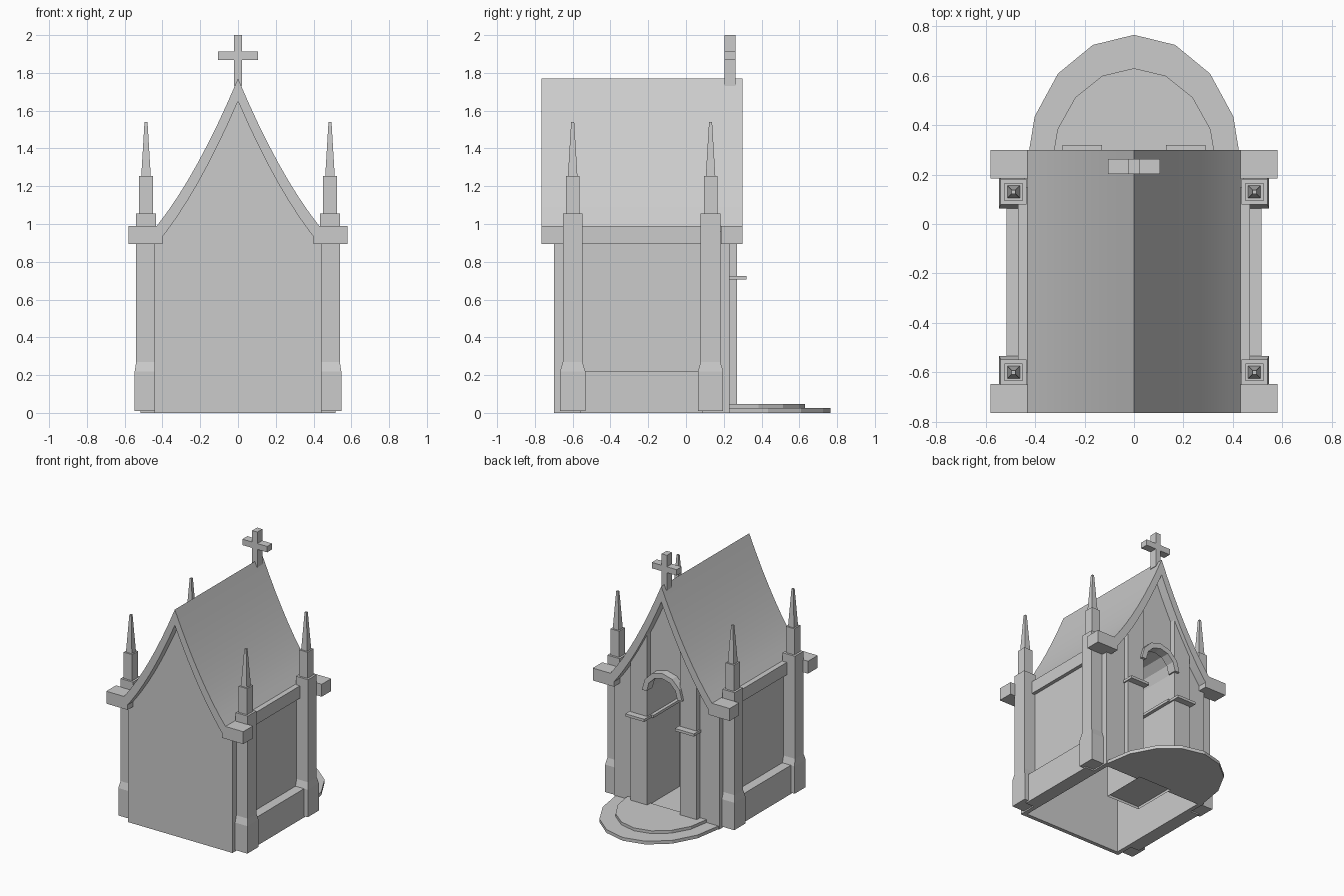
import bpy, math
from math import sin, cos, pi

if "Cube" in bpy.data.objects:
    bpy.data.objects.remove(bpy.data.objects["Cube"])


def make(name, verts, faces, smooth=False):
    me = bpy.data.meshes.new(name)
    me.from_pydata(verts, [], faces)
    me.update()
    ob = bpy.data.objects.new(name, me)
    bpy.context.collection.objects.link(ob)
    bpy.context.view_layer.objects.active = ob
    bpy.ops.object.select_all(action='DESELECT')
    ob.select_set(True)
    bpy.ops.object.mode_set(mode='EDIT')
    bpy.ops.mesh.select_all(action='SELECT')
    bpy.ops.mesh.normals_make_consistent(inside=False)
    bpy.ops.object.mode_set(mode='OBJECT')
    if smooth:
        bpy.ops.object.shade_smooth_by_angle(angle=math.radians(25))
    return ob


def stack(name, rings, caps=True, smooth=False):
    """Skin a list of equal-length vertex rings."""
    n = len(rings[0])
    verts = [v for r in rings for v in r]
    faces = [(k*n + i, k*n + (i+1) % n, (k+1)*n + (i+1) % n, (k+1)*n + i)
             for k in range(len(rings)-1) for i in range(n)]
    if caps:
        faces += [tuple(range(n)), tuple(range(len(verts)-n, len(verts)))]
    return make(name, verts, faces, smooth)


def prism_y(name, pts, y0, y1, smooth=False):
    return stack(name, [[(x, y, z) for x, z in pts] for y in (y0, y1)], smooth=smooth)


def box(name, x0, x1, y0, y1, z0, z1):
    return prism_y(name, [(x0, z0), (x1, z0), (x1, z1), (x0, z1)], y0, y1)


def slope(t, apex, eave):
    """Slightly concave roof line, t from 0 at ridge to 1 at eave."""
    return (0.43*t, apex + (eave - apex)*t - 0.24*t*(1 - t))


N = 8
outer = [slope(i/N, 1.77, 0.99) for i in range(N+1)]
inner = [slope(i/N, 1.65, 0.895) for i in range(N+1)]


def mirror(pts):
    """Full left-to-right line from a right-hand half starting at x = 0."""
    return [(-x, z) for x, z in reversed(pts[1:])] + pts


# Roof shell
prism_y("roof", mirror(outer) + mirror(inner)[::-1], -0.765, 0.30, True)

# Arch outline for the doorway
W, ZC = 0.14, 0.93
arch = [(-W*cos(pi*i/6), ZC + W*sin(pi*i/6)) for i in range(7)]
door = [(-W, 0.0)] + arch + [(W, 0.0)]

# Gable walls, the back one cut by the doorway
gable = mirror([(x*1.03, z + 0.02) for x, z in inner])
prism_y("front_wall", [(-0.443, 0)] + gable + [(0.443, 0)], -0.70, -0.67)
prism_y("entrance_wall", [(-0.443, 0)] + gable + [(0.443, 0)] + door[::-1], 0.20, 0.23)

# Deep arched niche behind the doorway
m = len(door)
verts = [(x, y, z) for y in (0.23, -0.12) for x, z in door]
faces = [(i, i+1, m+i+1, m+i) for i in range(m-1)] + [tuple(range(m, 2*m))]
make("door_niche", verts, faces)
box("niche_floor", -W, W, -0.12, 0.25, 0.02, 0.04)

# Hood moulding over the arch
hood = [(r*cos(a), ZC + r*sin(a)) for r, angs in
        ((0.17, range(7)), (0.13, range(6, -1, -1))) for a in [pi*k/6 for k in angs]]
prism_y("arch_hood", hood, 0.22, 0.29)

for s, side in ((-1, "left"), (1, "right")):
    def sbox(name, a, b, *rest):
        box(f"{name}_{side}", min(s*a, s*b), max(s*a, s*b), *rest)

    # Side wall, plinth and cornice
    sbox("side_wall", 0.41, 0.443, -0.70, 0.23, 0, 0.96)
    sbox("plinth", 0.44, 0.515, -0.56, 0.09, 0, 0.22)
    sbox("cornice", 0.41, 0.47, -0.60, 0.15, 0.895, 0.99)

    # Pilaster with a slanted top following the gable, and impost ledge
    prism_y(f"pilaster_{side}", [(s*0.14, 0), (s*0.28, 0), (s*0.28, 1.13), (s*0.14, 1.38)],
            0.21, 0.27)
    sbox("ledge", 0.13, 0.29, 0.22, 0.32, 0.705, 0.725)
    sbox("niche_ledge", 0.115, 0.145, -0.10, 0.23, 0.705, 0.725)

    # Eave ends at both gables
    sbox("eave_front", 0.40, 0.58, -0.765, -0.648, 0.895, 0.99)
    sbox("eave_back", 0.40, 0.58, 0.185, 0.30, 0.895, 0.99)

    # Corner buttresses with pinnacles
    for cy, end in ((-0.60, "front"), (0.13, "back")):
        levels = [(0.06, 0.067, 0.01), (0.06, 0.067, 0.22), (0.052, 0.052, 0.27),
                  (0.052, 0.052, 1.055), (0.036, 0.036, 1.055), (0.036, 0.036, 1.255),
                  (0.025, 0.025, 1.255), (0.008, 0.008, 1.54)]
        rings = [[(s*0.487 + i*hx, cy + j*hy, z) for i, j in
                  ((-1, -1), (1, -1), (1, 1), (-1, 1))] for hx, hy, z in levels]
        stack(f"buttress_{end}_{side}", rings)

# Half-round entrance steps
for name, rx, ry, z0, z1 in (("lower_step", 0.435, 0.535, 0, 0.025),
                             ("upper_step", 0.335, 0.40, 0.025, 0.047)):
    stack(name, [[(rx*cos(pi*i/8), 0.23 + ry*sin(pi*i/8), z) for i in range(9)]
                 for z in (z0, z1)])

# Cross on the ridge
a, b = 0.022, 0.105
half = [(a, 1.73), (a, 1.867), (b, 1.867), (b, 1.912), (a, 1.912), (a, 2.0)]
prism_y("cross", half + [(-x, z) for x, z in reversed(half)], 0.203, 0.263)
